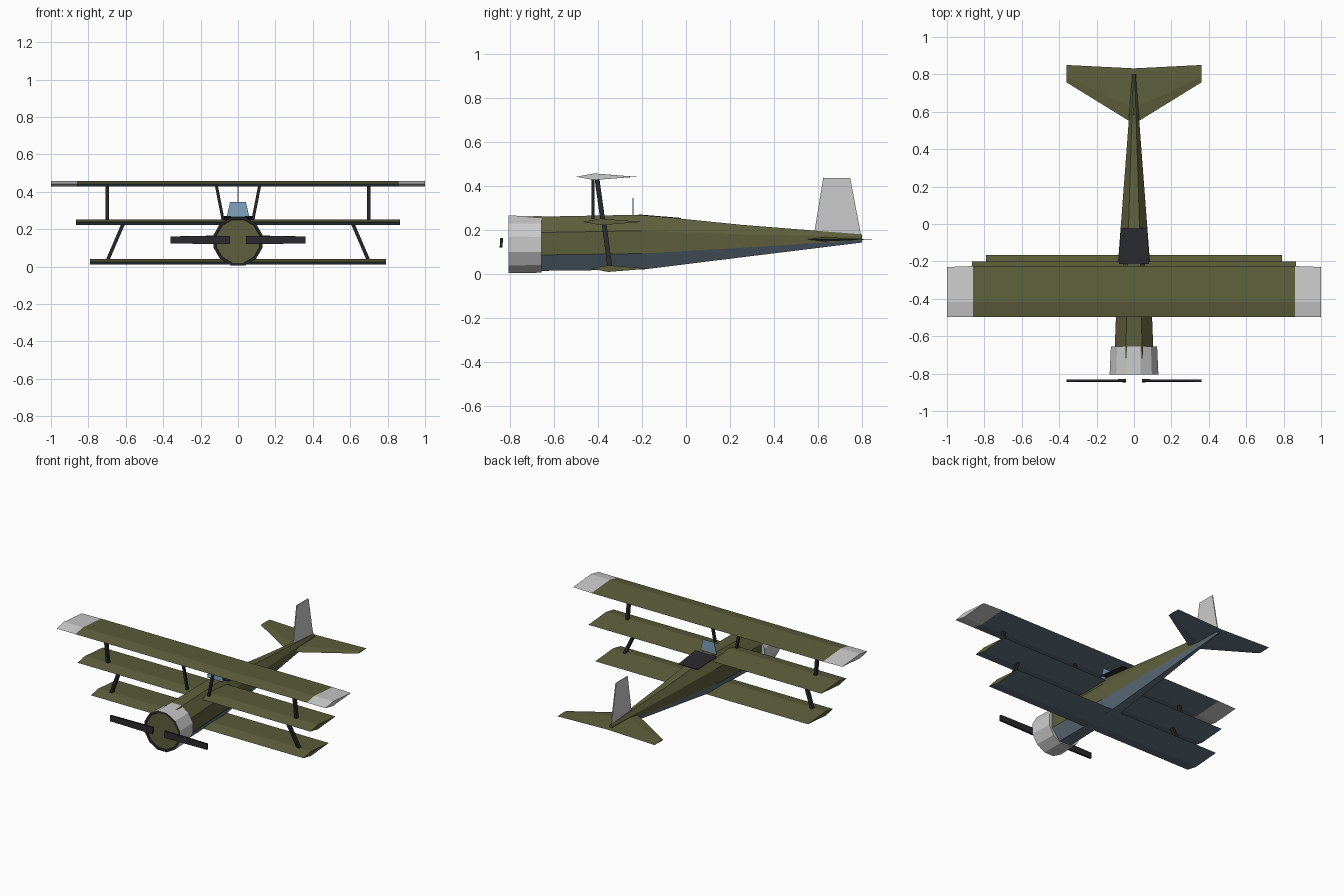
import bpy, bmesh
from math import sin, cos, radians
from mathutils import Vector

if "Cube" in bpy.data.objects:
    bpy.data.objects.remove(bpy.data.objects["Cube"])


def material(name, rgb):
    m = bpy.data.materials.new(name)
    m.diffuse_color = (*rgb, 1)
    m.use_nodes = True
    m.node_tree.nodes["Principled BSDF"].inputs["Base Color"].default_value = m.diffuse_color
    return m


OLIVE = material("olive", (0.11, 0.115, 0.045))
BLUE_GREY = material("blue_grey", (0.13, 0.18, 0.23))
DARK = material("dark", (0.022, 0.022, 0.027))
GLASS = material("glass", (0.22, 0.36, 0.52))


def loft(name, rings, mats=(), strip=lambda ring, side: 0, caps=(0, 0)):
    """Skin a row of equal-sized rings; strip() picks the material of each face."""
    bm = bmesh.new()
    vs = [[bm.verts.new(p) for p in ring] for ring in rings]
    n = len(rings[0])
    for i in range(len(vs) - 1):
        for k in range(n):
            j = (k + 1) % n
            f = bm.faces.new((vs[i][k], vs[i][j], vs[i + 1][j], vs[i + 1][k]))
            f.material_index = strip(i, k)
    for ring, mat in zip((vs[0], vs[-1]), caps):
        bm.faces.new(ring).material_index = mat
    bmesh.ops.recalc_face_normals(bm, faces=bm.faces)
    me = bpy.data.meshes.new(name)
    bm.to_mesh(me)
    bm.free()
    for m in mats:
        me.materials.append(m)
    ob = bpy.data.objects.new(name, me)
    bpy.context.collection.objects.link(ob)
    return ob


def oval(y, zc, rx, rz, n):
    a = [radians(360 * (k + 0.5) / n) for k in range(n)]
    return [(rx * cos(t), y, zc + rz * sin(t)) for t in a]


def foil(x, front, peak, back, z, h):
    return [(x, front, z), (x, peak, z + h), (x, back, z), (x, peak, z - h)]


def strut(name, a, b, w, d):
    ring = lambda p: [(p[0] + sx * w / 2, p[1] + sy * d / 2, p[2])
                      for sx, sy in ((-1, -1), (1, -1), (1, 1), (-1, 1))]
    loft(name, [ring(a), ring(b)], [DARK])


# Fuselage: eight-sided, olive above and blue-grey below
loft("fuselage",
     [oval(-0.72, 0.137, 0.114, 0.133, 8), oval(-0.2, 0.145, 0.092, 0.135, 8),
      oval(0.25, 0.15, 0.055, 0.08, 8), oval(0.8, 0.162, 0.01, 0.02, 8)],
     [OLIVE, BLUE_GREY], lambda i, k: int(k in (4, 5, 6)))

# Engine cowl: grey shell, dark lip, olive front disc
loft("engine_cowl",
     [oval(-0.655, 0.135, 0.128, 0.133, 12), oval(-0.805, 0.135, 0.135, 0.135, 12),
      oval(-0.805, 0.135, 0.121, 0.121, 12), oval(-0.8, 0.135, 0.119, 0.119, 12)],
     [None, DARK, OLIVE], lambda i, k: min(i, 1), caps=(0, 2))

# Three staggered wings, the top one with grey tips
under = lambda i, k: int(k > 1)
for name, half, y, z in (("middle_wing", 0.865, -0.468, 0.237),
                         ("lower_wing", 0.79, -0.433, 0.025)):
    loft(name, [foil(x, y, y + 0.08, y + 0.268, z, 0.015) for x in (-half, half)],
         [OLIVE, BLUE_GREY], under)
loft("top_wing",
     [foil(x, -0.498, -0.418, b, 0.442, 0.015)
      for x, b in ((-1, -0.23), (-0.86, -0.225), (0.86, -0.225), (1, -0.23))],
     [OLIVE, BLUE_GREY, None], lambda i, k: under(i, k) if i == 1 else 2, caps=(2, 2))

# Tailplane and fin
tip = (0.757, 0.785, 0.85, 0.158, 0.003)
root = (0.535, 0.62, 0.832, 0.158, 0.01)
loft("tailplane", [foil(-0.36, *tip), foil(0, *root), foil(0.36, *tip)],
     [OLIVE, BLUE_GREY], under)
loft("fin", [[(x, 0.58, 0.175), (x, 0.623, 0.437), (x, 0.745, 0.437), (x, 0.797, 0.165)]
             for x in (-0.003, 0.003)])

# Struts and propeller blades on both sides
for s, side in ((-1, "left"), (1, "right")):
    strut(side + "_upper_strut", (s * 0.7, -0.405, 0.44), (s * 0.7, -0.377, 0.237), 0.018, 0.022)
    strut(side + "_lower_strut", (s * 0.61, -0.373, 0.237), (s * 0.7, -0.345, 0.028), 0.02, 0.022)
    strut(side + "_centre_strut", (s * 0.117, -0.423, 0.44), (s * 0.08, -0.423, 0.25), 0.016, 0.014)
    loft(side + "_propeller_blade",
         [[(s * x, -0.838 + dy + lean * dz, 0.142 + dz)
           for dy, dz in ((-0.006, -h), (0.006, -h), (0.006, h), (-0.006, h))]
          for x, h, lean in ((0.043, 0.022, 0.1), (0.36, 0.019, 0.02))], [DARK])

# Cockpit opening cover following the top slope
loft("cockpit", [[(-0.08, -0.215, z + 0.267), (0.08, -0.215, z + 0.267),
                  (0.072, -0.022, z + 0.251), (-0.072, -0.022, z + 0.251)]
                 for z in (0, 0.004)], [DARK])

# Windshield
loft("windshield", [[(-0.06, y, 0.268), (-0.042, y, 0.345), (0.042, y, 0.345), (0.06, y, 0.268)]
                    for y in (-0.242, -0.239)], [GLASS])
